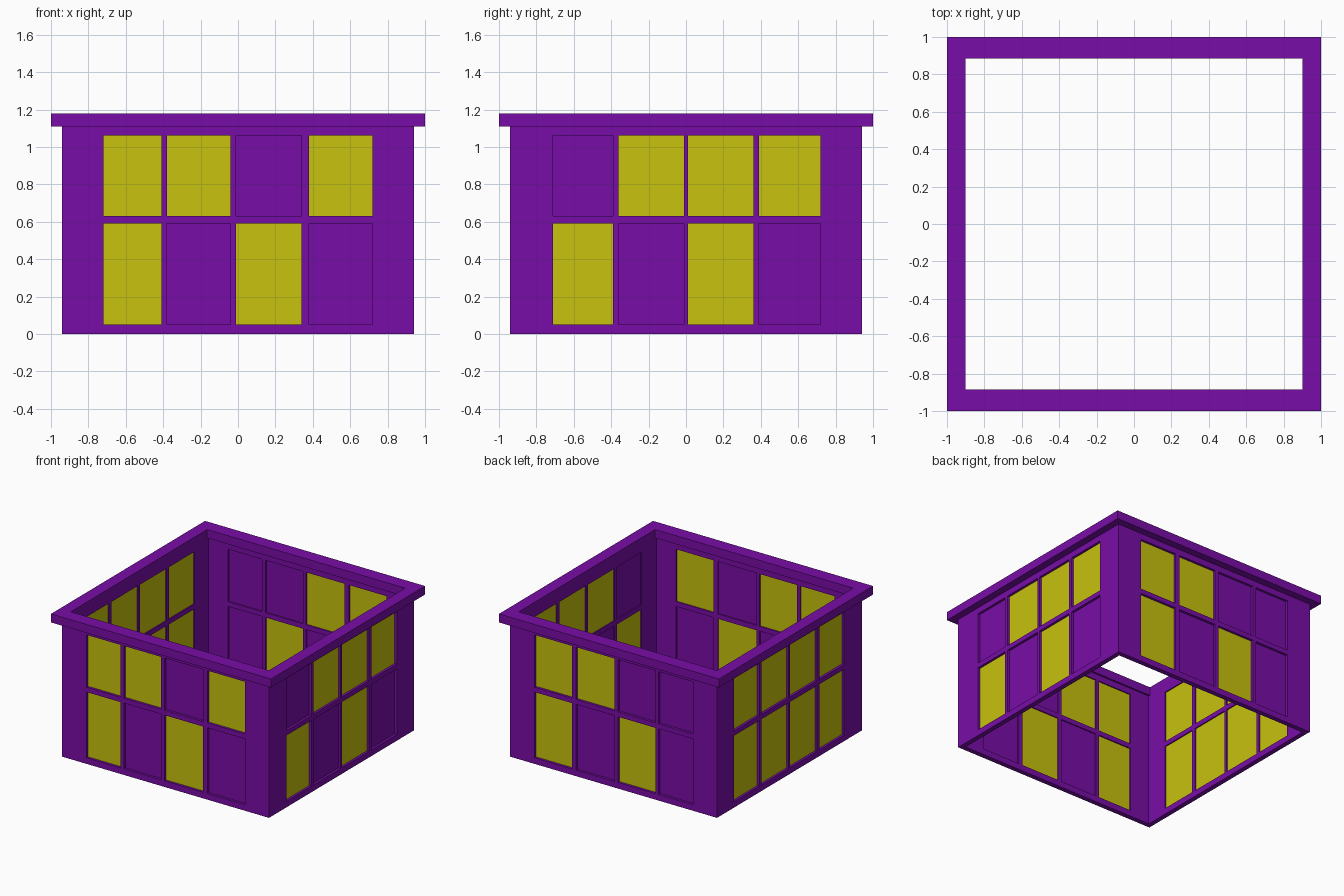
import bpy, bmesh

if "Cube" in bpy.data.objects:
    bpy.data.objects.remove(bpy.data.objects["Cube"])

def material(name, color):
    m = bpy.data.materials.new(name)
    m.diffuse_color = color
    m.use_nodes = True
    m.node_tree.nodes["Principled BSDF"].inputs["Base Color"].default_value = m.diffuse_color
    return m

PURPLE = material("purple_paint", (0.19, 0.004, 0.39, 1))
YELLOW = material("lit_yellow", (0.58, 0.54, 0.004, 1))

OUT, INN = 0.94, 0.90            # wall outer and inner distance
PANE_OUT, PANE_IN = 0.92, 0.91   # window pane faces
WALL_TOP, TOP = 1.11, 1.18
ROWS = [(0.05, 0.59), (0.63, 1.06)]
COLS_X = [(-0.72, -0.41), (-0.38, -0.04), (-0.01, 0.34), (0.38, 0.72)]
COLS_Y = [(-0.71, -0.39), (-0.36, -0.01), (0.01, 0.36), (0.39, 0.72)]

# name: (placing function, columns, half width, lit windows for bottom and top row)
SIDES = {
    "front": (lambda u, d, z: (u, -d, z), COLS_X, OUT, ("1010", "1101")),
    "back": (lambda u, d, z: (u, d, z), COLS_X, OUT, ("0101", "0011")),
    "right": (lambda u, d, z: (d, u, z), COLS_Y, INN, ("1010", "0111")),
    "left": (lambda u, d, z: (-d, u, z), COLS_Y, INN, ("1111", "1111")),
}

def finish(name, bm, mat):
    bmesh.ops.remove_doubles(bm, verts=bm.verts, dist=1e-5)
    bmesh.ops.recalc_face_normals(bm, faces=bm.faces)
    me = bpy.data.meshes.new(name)
    bm.to_mesh(me)
    bm.free()
    me.materials.append(mat)
    ob = bpy.data.objects.new(name, me)
    bpy.context.collection.objects.link(ob)

def slab(bm, place, rects, d0, d1):
    """Rectangles (u0, u1, z0, z1) on a side, given thickness from d0 to d1."""
    for u0, u1, z0, z1 in rects:
        bm.faces.new([bm.verts.new(place(u, d0, z))
                      for u, z in ((u0, z0), (u1, z0), (u1, z1), (u0, z1))])
    bmesh.ops.remove_doubles(bm, verts=bm.verts, dist=1e-5)
    ext = bmesh.ops.extrude_face_region(bm, geom=bm.faces[:], use_keep_orig=True)
    a, b = place(0, d0, 0), place(0, d1, 0)
    bmesh.ops.translate(bm, vec=[q - p for p, q in zip(a, b)],
                        verts=[v for v in ext["geom"] if isinstance(v, bmesh.types.BMVert)])

for side, (place, cols, half, lit) in SIDES.items():
    # wall: grid of cells, leaving the window cells open
    us = [-half] + [u for c in cols for u in c] + [half]
    zs = [0] + [z for r in ROWS for z in r] + [WALL_TOP]
    cells = [(us[i], us[i + 1], zs[j], zs[j + 1])
             for i in range(len(us) - 1) for j in range(len(zs) - 1)
             if not (i % 2 and j % 2)]
    bm = bmesh.new()
    slab(bm, place, cells, OUT, INN)
    finish(side + "_wall", bm, PURPLE)

    # recessed panes, lit or dark
    for flag, label, mat in (("1", "lit", YELLOW), ("0", "dark", PURPLE)):
        rects = [(*cols[i], *ROWS[j]) for j in range(2) for i in range(4) if lit[j][i] == flag]
        if rects:
            bm = bmesh.new()
            slab(bm, place, rects, PANE_OUT, PANE_IN)
            finish(f"{side}_{label}_windows", bm, mat)

# cornice: square ring on top of the walls
bm = bmesh.new()
def loop(x, y, z):
    return [bm.verts.new((sx * x, sy * y, z)) for sx, sy in ((-1, -1), (1, -1), (1, 1), (-1, 1))]
loops = [loop(1, 1, WALL_TOP), loop(1, 1, TOP), loop(0.9, 0.885, TOP), loop(0.9, 0.885, WALL_TOP)]
for a, b in zip(loops, loops[1:] + loops[:1]):
    for i in range(4):
        j = (i + 1) % 4
        bm.faces.new((a[i], a[j], b[j], b[i]))
finish("cornice", bm, PURPLE)
